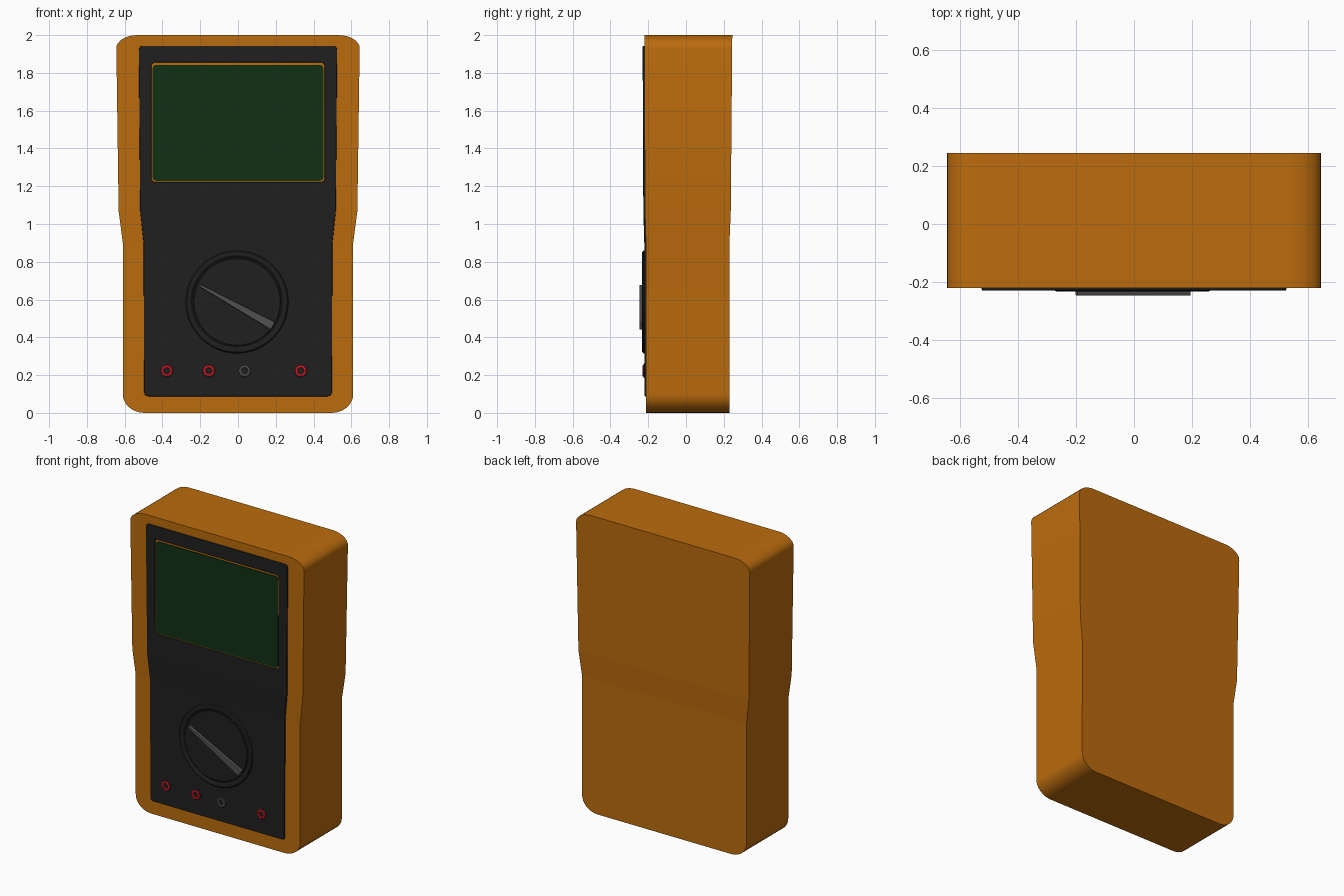
import bpy, bmesh
from math import sin, cos, pi, radians
from mathutils import Vector, Matrix

if "Cube" in bpy.data.objects:
    bpy.data.objects.remove(bpy.data.objects["Cube"])


def material(name, r, g, b):
    m = bpy.data.materials.new(name)
    m.diffuse_color = (r, g, b, 1)
    m.use_nodes = True
    m.node_tree.nodes["Principled BSDF"].inputs["Base Color"].default_value = m.diffuse_color
    return m


ORANGE = material("orange", 0.5, 0.15, 0.004)
BLACK = material("black", 0.014, 0.014, 0.014)
GREEN = material("green", 0.005, 0.03, 0.007)
RED = material("red", 0.6, 0.01, 0.018)
GREY = material("grey", 0.08, 0.08, 0.08)

# height, front y, back y of the case
DEPTH = [(0, -.212, .229), (.9, -.212, .23), (1.07, -.217, .237), (2, -.221, .245)]


def depth(z, side):
    for a, b in zip(DEPTH, DEPTH[1:]):
        if z <= b[0] or b is DEPTH[-1]:
            t = (z - a[0]) / (b[0] - a[0])
            return a[side] + t * (b[side] - a[side])


def outline(half, steps=8):
    """Mirror right-hand corners (x, z, rx, rz) and round each one."""
    pts = half + [(-x, z, a, b) for x, z, a, b in reversed(half)]
    out = []
    for i, (x, z, rx, rz) in enumerate(pts):
        p = Vector((x, z))
        if rx == 0:
            out.append(p)
            continue
        arms = []
        for q in (pts[i - 1], pts[(i + 1) % len(pts)]):
            d = (Vector(q[:2]) - p).normalized()
            arms.append(d * (rx if abs(d.x) > abs(d.y) else rz))
        for k in range(steps + 1):
            t = k / steps * pi / 2
            out.append(p + arms[0] * (1 - sin(t)) + arms[1] * (1 - cos(t)))
    return out


def finish(name, bm, mat, angle=None):
    bmesh.ops.recalc_face_normals(bm, faces=bm.faces)
    me = bpy.data.meshes.new(name)
    bm.to_mesh(me)
    bm.free()
    me.materials.append(mat)
    if angle:
        me.shade_smooth()
        me.set_sharp_from_angle(angle=radians(angle))
    ob = bpy.data.objects.new(name, me)
    bpy.context.collection.objects.link(ob)
    return ob


def plate(name, loops, mat, rise=0.0, thick=None, bevel=0):
    """Filled outline (with holes) that follows the slope of the case."""
    cu = bpy.data.curves.new(name + "_outline", 'CURVE')
    cu.dimensions, cu.fill_mode, cu.extrude = '2D', 'BOTH', 1
    for loop in loops:
        sp = cu.splines.new('POLY')
        sp.points.add(len(loop) - 1)
        for p, c in zip(sp.points, loop):
            p.co = (c.x, c.y, 0, 1)
        sp.use_cyclic_u = True
    tmp = bpy.data.objects.new("tmp", cu)
    bpy.context.collection.objects.link(tmp)
    me = bpy.data.meshes.new_from_object(
        tmp.evaluated_get(bpy.context.evaluated_depsgraph_get()))
    bpy.data.objects.remove(tmp)
    bpy.data.curves.remove(cu)
    bm = bmesh.new()
    bm.from_mesh(me)
    bpy.data.meshes.remove(me)
    bmesh.ops.remove_doubles(bm, verts=bm.verts, dist=1e-5)
    bmesh.ops.dissolve_limit(bm, angle_limit=0.01, verts=bm.verts, edges=bm.edges)
    for h in (.9, 1.07):
        bmesh.ops.bisect_plane(bm, geom=bm.verts[:] + bm.edges[:] + bm.faces[:],
                               plane_co=(0, h, 0), plane_no=(0, 1, 0), dist=1e-4)
    for v in bm.verts:
        x, z, s = v.co
        y = depth(z, 1) - rise
        if s < 0:
            y = y + thick if thick else depth(z, 2)
        v.co = (x, y, z)
    ob = finish(name, bm, mat)
    if bevel:
        b = ob.modifiers.new("bevel", 'BEVEL')
        b.width, b.segments, b.limit_method = bevel, 2, 'ANGLE'
        b.angle_limit = radians(50)
    return ob


def lathe(name, profile, x, z, mat, n=48):
    """Spin (radius, y) points around a front-facing axis."""
    bm = bmesh.new()
    vs = [bm.verts.new((r, y, 0)) for r, y in profile]
    es = [bm.edges.new(p) for p in zip(vs, vs[1:])]
    bmesh.ops.spin(bm, geom=vs + es, cent=(0, 0, 0), axis=(0, 1, 0),
                   angle=2 * pi, steps=n)
    bmesh.ops.remove_doubles(bm, verts=bm.verts, dist=1e-5)
    bmesh.ops.translate(bm, vec=(x, 0, z), verts=bm.verts)
    return finish(name, bm, mat, 30)


# Case
plate("case", [outline([(.645, 2, .115, .07), (.632, 1.07, 0, 0),
                        (.61, .9, 0, 0), (.61, 0, .115, .1)])], ORANGE)

# Front panel with screen opening, and the screen set into it
panel = [(.525, 1.943, .02, .02), (.518, 1.07, 0, 0), (.5, .9, 0, 0), (.497, .088, .02, .02)]
opening = [(.458, 1.855, .02, .02), (.458, 1.222, .02, .02)]
glass = [(.452, 1.843, .02, .02), (.452, 1.228, .02, .02)]
plate("front_panel", [outline(panel, 4), outline(opening, 4)], BLACK, .009, .03, .005)
plate("screen", [outline(glass, 4)], GREEN, .004, .02)

# Selector dial: raised rim around a flat disc
lathe("dial", [(.272, -.2), (.272, -.224), (.266, -.231), (.258, -.233), (.246, -.231),
               (.238, -.224), (.232, -.224), (.228, -.227), (0, -.227)], -.005, .587, BLACK, 64)

# Tapered pointer across the dial
bm = bmesh.new()
bmesh.ops.create_cube(bm, size=1)
for v in bm.verts:
    w = .046 if v.co.x > 0 else .014
    v.co = (v.co.x * .44, -.232 + v.co.y * .03, v.co.z * w)
bmesh.ops.rotate(bm, verts=bm.verts, cent=(0, 0, 0),
                 matrix=Matrix.Rotation(radians(29), 3, 'Y'))
bmesh.ops.translate(bm, verts=bm.verts, vec=(-.007, 0, .567))
pointer = finish("dial_pointer", bm, GREY)
b = pointer.modifiers.new("bevel", 'BEVEL')
b.width, b.segments = .004, 2

# Input sockets: dark collar, coloured ring, dark bore
for i, (x, mat) in enumerate([(-.377, RED), (-.155, RED), (.035, GREY), (.332, RED)]):
    lathe(f"socket_collar_{i}", [(.038, -.21), (.038, -.222), (.034, -.2245), (0, -.2245)],
          x, .223, BLACK, 32)
    lathe(f"socket_ring_{i}", [(.031, -.21), (.031, -.227), (.029, -.229), (.018, -.229),
                               (.016, -.227), (.016, -.21)], x, .223, mat, 32)
